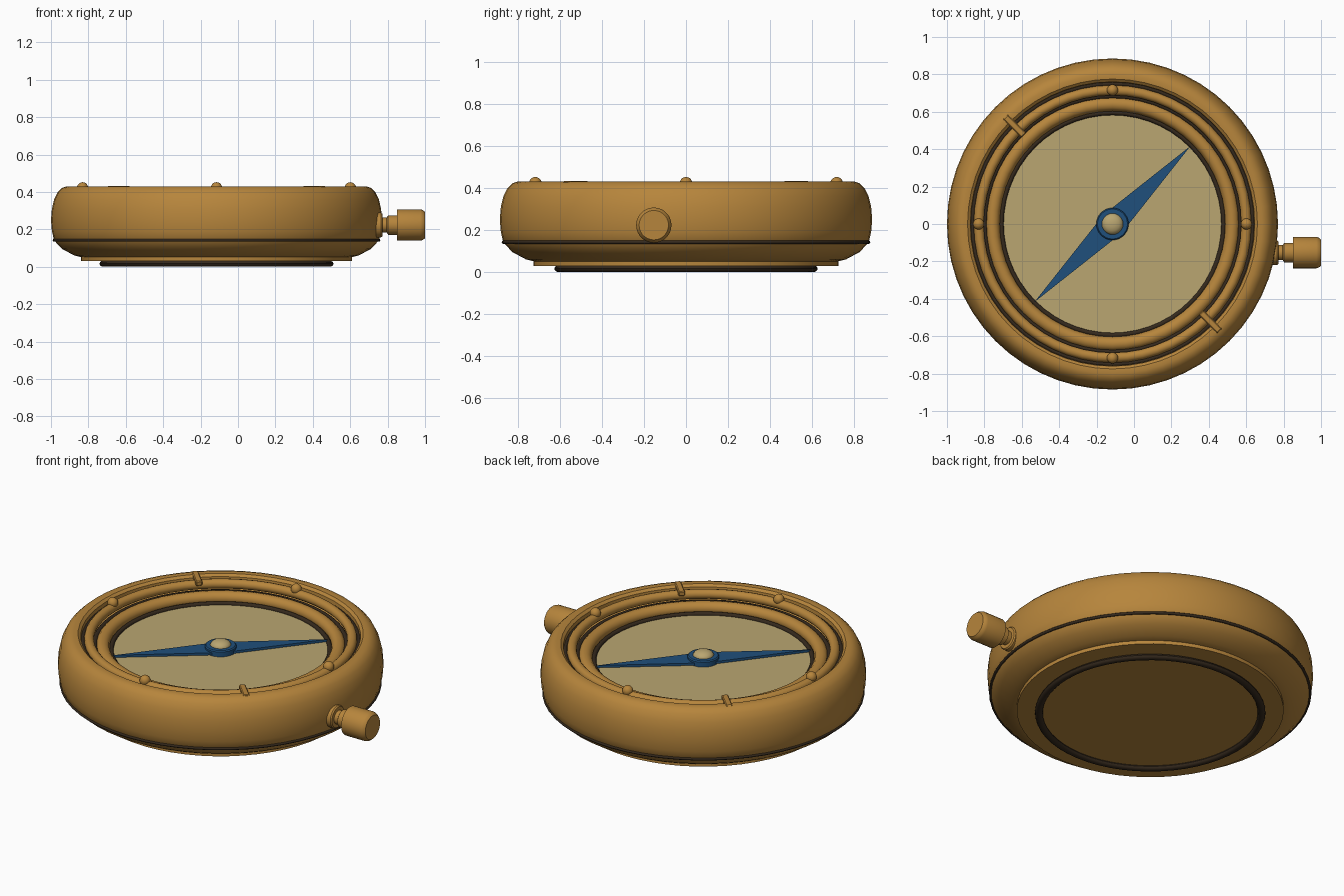
import bpy, bmesh
from math import pi, cos, sin, radians
from mathutils import Matrix, Vector

if "Cube" in bpy.data.objects:
    bpy.data.objects.remove(bpy.data.objects["Cube"])

CX = -0.115          # centre of the round case


def mat(name, rgb):
    m = bpy.data.materials.new(name)
    m.diffuse_color = (*rgb, 1)
    m.use_nodes = True
    m.node_tree.nodes["Principled BSDF"].inputs["Base Color"].default_value = m.diffuse_color
    return m


brass = mat("brass", (0.47, 0.235, 0.045))
dark = mat("dark_trim", (0.035, 0.022, 0.012))
cream = mat("cream_dial", (0.49, 0.38, 0.165))
blue = mat("blue_needle", (0.014, 0.08, 0.2))


def finish(name, bm, material, matrix, angle=35):
    bmesh.ops.remove_doubles(bm, verts=bm.verts, dist=1e-5)
    bmesh.ops.recalc_face_normals(bm, faces=bm.faces)
    me = bpy.data.meshes.new(name)
    bm.to_mesh(me)
    bm.free()
    ob = bpy.data.objects.new(name, me)
    bpy.context.collection.objects.link(ob)
    ob.matrix_world = matrix
    me.materials.append(material)
    bpy.ops.object.select_all(action='DESELECT')
    ob.select_set(True)
    bpy.context.view_layer.objects.active = ob
    bpy.ops.object.shade_smooth_by_angle(angle=radians(angle))
    return ob


CENTRE = Matrix.Translation((CX, 0, 0))


def lathe(name, profile, material, matrix=CENTRE, steps=56, closed=False):
    """Spin (radius, height) points around local z."""
    bm = bmesh.new()
    vs = [bm.verts.new((r, 0, z)) for r, z in profile]
    pairs = list(zip(vs, vs[1:])) + ([(vs[-1], vs[0])] if closed else [])
    es = [bm.edges.new(p) for p in pairs]
    bmesh.ops.spin(bm, geom=vs + es, cent=(0, 0, 0), axis=(0, 0, 1),
                   angle=2 * pi, steps=steps)
    return finish(name, bm, material, matrix)


def ring(name, radius, z, a, b, material):
    """Torus with an elliptical section: a wide, b tall."""
    pts = [(radius + a * cos(t * pi / 6), z + b * sin(t * pi / 6)) for t in range(12)]
    return lathe(name, pts, material, closed=True)


# case: lower shell, bulging side, rolled rim and recessed well
lathe("case", [(0, 0.05), (0.72, 0.05), (0.76, 0.06), (0.825, 0.095), (0.868, 0.14),
               (0.88, 0.19), (0.885, 0.25), (0.88, 0.31), (0.868, 0.36), (0.848, 0.40),
               (0.825, 0.422), (0.80, 0.43), (0.775, 0.428), (0.76, 0.415),
               (0.755, 0.36), (0.69, 0.34), (0.60, 0.31), (0, 0.31)], brass)
lathe("base_plate", [(0, 0.03), (0.725, 0.03), (0.725, 0.055), (0, 0.055)], brass)
ring("foot_ring", 0.605, 0.016, 0.021, 0.016, dark)
lathe("foot_disc", [(0, 0.022), (0.6, 0.022), (0.6, 0.032), (0, 0.032)], brass)
ring("case_seam", 0.868, 0.142, 0.008, 0.008, dark)

# bezel rings and dial
ring("bezel_outer_ring", 0.715, 0.395, 0.027, 0.027, brass)
ring("bezel_groove", 0.685, 0.36, 0.014, 0.014, dark)
ring("rim_groove", 0.75, 0.385, 0.012, 0.012, dark)
ring("bezel_inner_ring", 0.641, 0.348, 0.038, 0.038, brass)
ring("dial_edge", 0.595, 0.33, 0.013, 0.013, dark)
lathe("dial", [(0, 0.305), (0.6, 0.305), (0.6, 0.328), (0, 0.328)], cream)

# four studs on the bezel
for i in range(4):
    bm = bmesh.new()
    bmesh.ops.create_uvsphere(bm, u_segments=16, v_segments=10, radius=0.03)
    t = i * pi / 2
    finish(f"stud_{i + 1}", bm, brass,
           Matrix.Translation((CX + 0.716 * cos(t), 0.716 * sin(t), 0.422)))

# two radial index bars across bezel and rim
for i, t in enumerate((radians(135), radians(-45))):
    bm = bmesh.new()
    bmesh.ops.create_cube(bm, size=1, matrix=Matrix.Diagonal((0.14, 0.036, 0.028, 1)))
    bmesh.ops.bevel(bm, geom=bm.edges[:], offset=0.005, segments=1, affect='EDGES')
    finish(f"index_bar_{i + 1}", bm, brass,
           Matrix.Translation((CX + 0.74 * cos(t), 0.74 * sin(t), 0.419))
           @ Matrix.Rotation(t, 4, 'Z'))

# needle: a long diamond, thickened
bm = bmesh.new()
outline = [(0.59, 0), (0.06, 0.062), (-0.06, 0.062), (-0.59, 0), (-0.06, -0.062), (0.06, -0.062)]
face = bm.faces.new([bm.verts.new((x, y, 0.332)) for x, y in outline])
top = bmesh.ops.extrude_face_region(bm, geom=[face])["geom"]
bmesh.ops.translate(bm, vec=Vector((0, 0, 0.014)),
                    verts=[g for g in top if isinstance(g, bmesh.types.BMVert)])
finish("needle", bm, blue, CENTRE @ Matrix.Rotation(pi / 4, 4, 'Z'))

# needle hub and its domed cap
lathe("needle_hub", [(0, 0.325), (0.086, 0.325), (0.086, 0.357), (0.08, 0.363), (0, 0.363)],
      blue, steps=32)
lathe("hub_cap", [(0.056, 0.35), (0.057, 0.364), (0.05, 0.376), (0.036, 0.385),
                  (0.018, 0.39), (0, 0.391)], cream, steps=28)

# winding crown on the right: collar, stem and knob along +x
CROWN = Matrix.Translation((0, -0.153, 0.223)) @ Matrix.Rotation(pi / 2, 4, 'Y')
lathe("crown_collar", [(0, 0.70), (0.066, 0.70), (0.066, 0.765), (0.06, 0.772), (0, 0.772)],
      brass, CROWN, 28)
lathe("crown_stem", [(0, 0.75), (0.04, 0.75), (0.04, 0.795), (0.052, 0.803), (0.052, 0.86), (0, 0.86)],
      brass, CROWN, 28)
lathe("crown_knob", [(0, 0.85), (0.084, 0.85), (0.084, 0.975), (0.08, 0.988), (0.07, 1.0), (0, 1.0)],
      brass, CROWN, 28)
